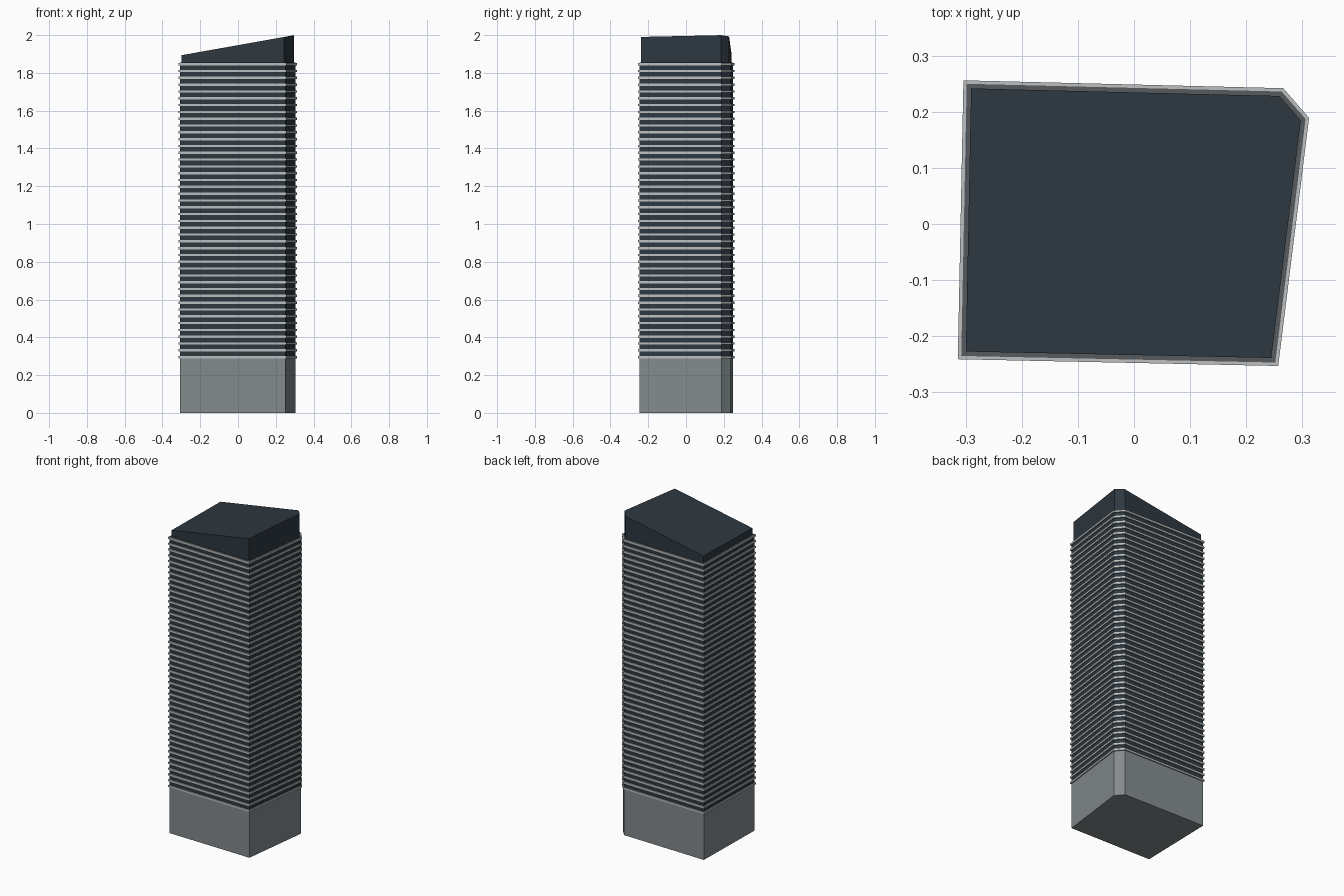
import bpy
import bmesh
from mathutils import Vector

if "Cube" in bpy.data.objects:
    bpy.data.objects.remove(bpy.data.objects["Cube"])

# Floor plate outline, counter-clockwise, with one chamfered corner
OUTLINE = [Vector(p) for p in ((-0.314, -0.241), (0.257, -0.253), (0.312, 0.189),
                               (0.266, 0.242), (-0.304, 0.256))]


def material(name, srgb):
    mat = bpy.data.materials.new(name)
    lin = [((c / 255 + 0.055) / 1.055) ** 2.4 for c in srgb]
    mat.diffuse_color = (*lin, 1)
    mat.use_nodes = True
    mat.node_tree.nodes["Principled BSDF"].inputs["Base Color"].default_value = mat.diffuse_color
    return mat


DARK = material("dark glass", (46, 56, 64))
STONE = material("grey stone", (131, 138, 141))
LIGHT = material("pale metal", (188, 191, 192))
TRIM = material("dark grey trim", (86, 91, 95))


def inset(points, d):
    """Move every edge of the outline inward by d."""
    result = []
    for i, p in enumerate(points):
        a = (p - points[i - 1]).normalized()
        b = (points[(i + 1) % len(points)] - p).normalized()
        n1, n2 = Vector((-a.y, a.x)), Vector((-b.y, b.x))
        result.append(p + (n1 + n2) * d / (1 + n1.dot(n2)))
    return result


def add_prism(bm, points, z0, top):
    """Closed prism from z0 up to top(x)."""
    low = [bm.verts.new((p.x, p.y, z0)) for p in points]
    high = [bm.verts.new((p.x, p.y, top(p.x))) for p in points]
    bm.faces.new(low[::-1])
    bm.faces.new(high)
    n = len(points)
    for i in range(n):
        j = (i + 1) % n
        bm.faces.new((low[i], low[j], high[j], high[i]))


def finish(name, bm, *mats):
    mesh = bpy.data.meshes.new(name)
    bm.to_mesh(mesh)
    bm.free()
    for m in mats:
        mesh.materials.append(m)
    obj = bpy.data.objects.new(name, mesh)
    bpy.context.collection.objects.link(obj)
    return obj


wall = inset(OUTLINE, 0.006)

# Stone podium
bm = bmesh.new()
add_prism(bm, wall, 0, lambda x: 0.287)
finish("podium", bm, STONE)

# Glass shaft, its top rim in trim colour
bm = bmesh.new()
add_prism(bm, wall, 0.287, lambda x: 1.854)
tower = finish("glass_shaft", bm, DARK, TRIM)
for face in tower.data.polygons:
    face.material_index = int(face.normal.z > 0.5)

# Floor bands wrapped around the shaft
COUNT, FIRST, LAST, THICK = 44, 0.295, 1.846, 0.012
bm = bmesh.new()
for i in range(COUNT):
    z = FIRST + (LAST - FIRST) * i / (COUNT - 1)
    add_prism(bm, OUTLINE, z - THICK / 2, lambda x: z + THICK / 2)
finish("floor_bands", bm, LIGHT)

# Set-back crown with a sloping roof
bm = bmesh.new()
add_prism(bm, inset(OUTLINE, 0.014), 1.85, lambda x: 2.0 - (0.299 - x) * 0.178)
finish("sloped_crown", bm, DARK)
